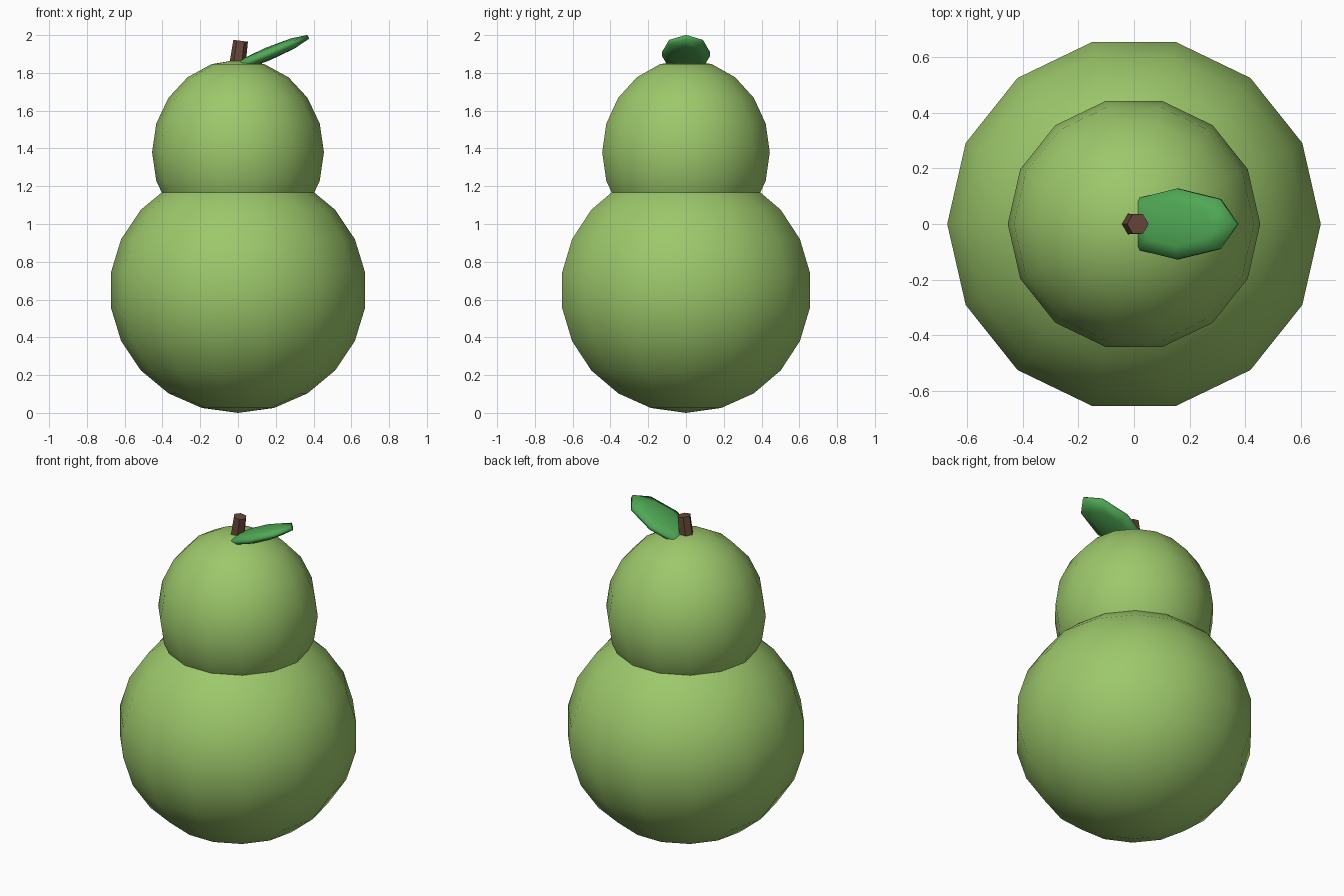
import bpy
from math import radians
from mathutils import Matrix, Vector

cube = bpy.data.objects.get("Cube")
if cube:
    bpy.data.objects.remove(cube, do_unlink=True)


def make_material(name, rgb):
    mat = bpy.data.materials.new(name)
    mat.use_nodes = True
    mat.diffuse_color = (*rgb, 1)
    mat.node_tree.nodes["Principled BSDF"].inputs["Base Color"].default_value = (*rgb, 1)
    return mat


def finish(name, mat, transform, smooth_angle):
    """Bake a transform into the active primitive, then name, colour and shade it."""
    obj = bpy.context.object
    obj.name = name
    # a quarter turn puts primitive corners on the x axis
    obj.data.transform(transform @ Matrix.Rotation(radians(90), 4, "Z"))
    obj.data.materials.append(mat)
    bpy.ops.object.shade_smooth_by_angle(angle=radians(smooth_angle))
    return obj


def ellipsoid(name, mat, centre, radii, segments, rings, tilt=0):
    bpy.ops.mesh.primitive_uv_sphere_add(segments=segments, ring_count=rings, radius=1)
    transform = (Matrix.Translation(centre) @ Matrix.Rotation(radians(tilt), 4, "Y")
                 @ Matrix.Diagonal((*radii, 1)))
    return finish(name, mat, transform, 180)


skin = make_material("pear green", (0.337, 0.578, 0.147))
leaf_green = make_material("leaf green", (0.078, 0.39, 0.09))
bark = make_material("stem brown", (0.14, 0.065, 0.04))

# Fruit: wide lower body and smaller upper body
ellipsoid("lower_body", skin, (0, 0, 0.65), (0.68, 0.68, 0.65), 14, 11)
ellipsoid("upper_body", skin, (0, 0, 1.38), (0.455, 0.455, 0.49), 14, 10)

# Leaf: thin tilted ellipsoid
ellipsoid("leaf", leaf_green, (0.158, 0, 1.9), (0.245, 0.134, 0.035), 8, 5, tilt=-23)

# Stem: slightly tapered, leaning six-sided post
bottom, top = Vector((-0.01, 0, 1.79)), Vector((0.014, 0, 1.97))
bpy.ops.mesh.primitive_cone_add(vertices=6, radius1=0.045, radius2=0.039,
                                depth=(top - bottom).length)
lean = (top - bottom).to_track_quat("Z", "Y").to_matrix().to_4x4()
stem_turn = Matrix.Rotation(-(top - bottom).angle(Vector((0, 0, 1))) * -1, 4, "Y")
finish("stem", bark, Matrix.Translation((bottom + top) / 2) @ stem_turn, 30)
